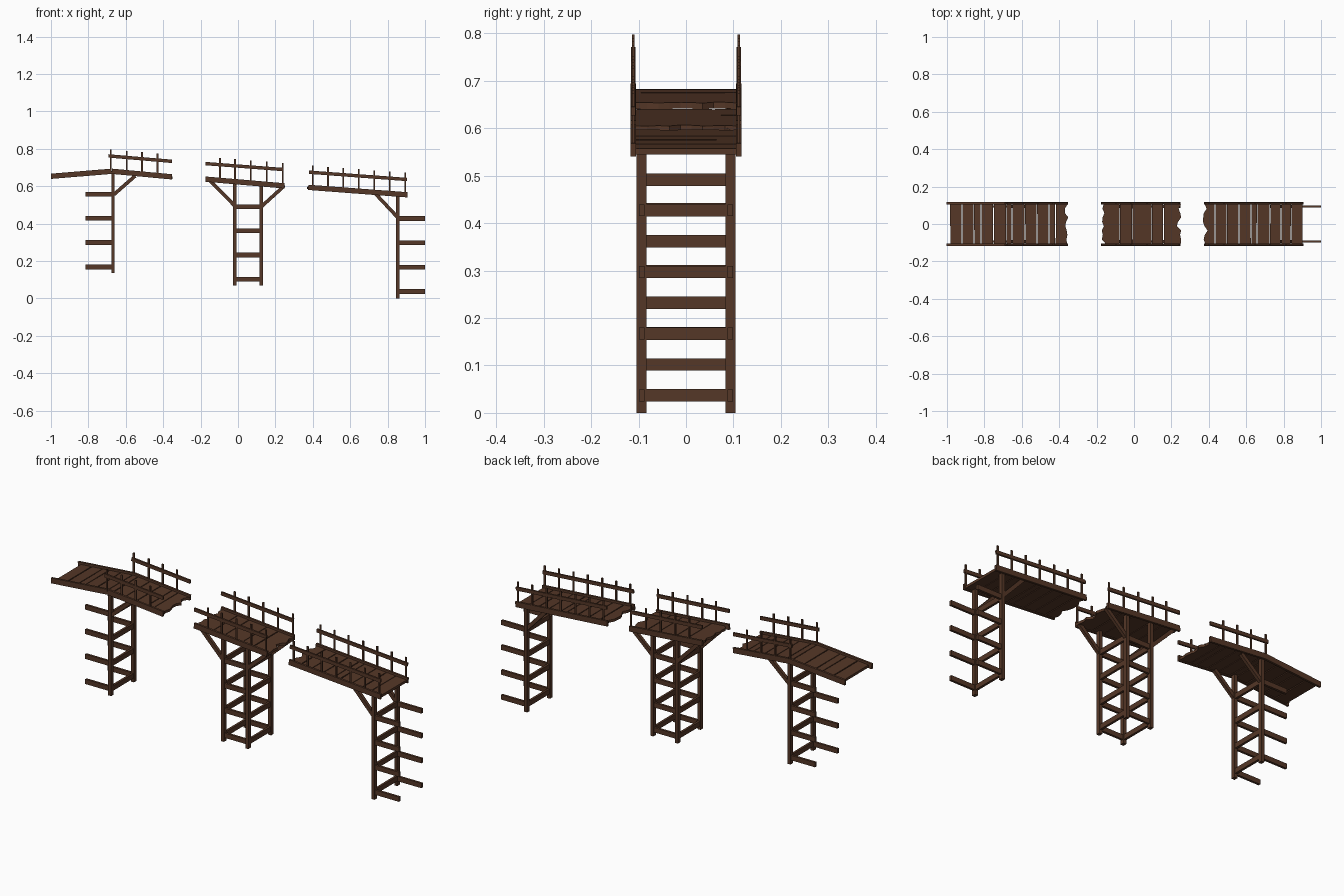
import bpy, bmesh, math, random
from mathutils import Matrix, Vector

if "Cube" in bpy.data.objects:
    bpy.data.objects.remove(bpy.data.objects["Cube"])

random.seed(4)
wood = bpy.data.materials.new("brown_wood")
wood.diffuse_color = (0.09, 0.038, 0.02, 1)
wood.use_nodes = True
wood.node_tree.nodes["Principled BSDF"].inputs["Base Color"].default_value = wood.diffuse_color


def finish(bm, name):
    bmesh.ops.recalc_face_normals(bm, faces=bm.faces)
    me = bpy.data.meshes.new(name)
    bm.to_mesh(me)
    bm.free()
    me.materials.append(wood)
    ob = bpy.data.objects.new(name, me)
    bpy.context.collection.objects.link(ob)


def beam(bm, a, b, y, h, w):
    """Box from a to b in the xz plane at depth y, height h, depth w."""
    a, b = Vector((a[0], y, a[1])), Vector((b[0], y, b[1]))
    d = b - a
    m = (Matrix.Translation((a + b) / 2)
         @ Matrix.Rotation(-math.atan2(d.z, d.x), 4, 'Y')
         @ Matrix.Diagonal((d.length, w, h, 1)))
    bmesh.ops.create_cube(bm, size=1, matrix=m)


def beams(name, items, y, h, w):
    """Mirrored pair of every listed beam."""
    bm = bmesh.new()
    for a, b in items:
        for s in (-1, 1):
            beam(bm, a, b, s * y, h, w)
    finish(bm, name)


def deck_z(path, x):
    for (x0, z0), (x1, z1) in zip(path, path[1:]):
        if x <= x1 or (x1, z1) == path[-1]:
            return z0 + (z1 - z0) * (x - x0) / (x1 - x0)


def plank(bm, x0, x1, path, rough0, rough1):
    """Board across the deck; rough ends are broken and wavy."""
    def side(x, rough):
        n = 9 if rough else 1
        return [(x + (random.uniform(-0.013, 0.012) if rough else random.uniform(-0.001, 0.001)),
                 -0.105 + 0.21 * i / n) for i in range(n + 1)]
    outline = side(x1, rough1) + side(x0, rough0)[::-1]
    verts = [bm.verts.new((x, y, deck_z(path, x) - 0.01)) for x, y in outline]
    f = bm.faces.new(verts)
    ext = bmesh.ops.extrude_face_region(bm, geom=[f])
    top = [v for v in ext['geom'] if isinstance(v, bmesh.types.BMVert)]
    bmesh.ops.translate(bm, verts=top, vec=(0, 0, 0.013))


def section(tag, path, edges, rough, legs, foot, steps, arms, braces, rail, posts):
    # side stringers
    beams(tag + "_stringers", list(zip(path, path[1:])), 0.111, 0.028, 0.011)
    # deck boards
    bm = bmesh.new()
    n = len(edges) - 1
    for i in range(n):
        plank(bm, edges[i] + 0.002, edges[i + 1] - 0.002, path,
              rough[0] and i == 0, rough[1] and i == n - 1)
    finish(bm, tag + "_planks")
    # legs
    beams(tag + "_legs", [((x, foot), (x, deck_z(path, x) - 0.008)) for x in legs], 0.094, 0.017, 0.021)
    # cross bars between legs
    bm = bmesh.new()
    for x in legs:
        for z in steps:
            m = Matrix.Translation((x, 0, z)) @ Matrix.Diagonal((0.012, 0.17, 0.026, 1))
            bmesh.ops.create_cube(bm, size=1, matrix=m)
    finish(bm, tag + "_cross_bars")
    # lengthwise bars
    beams(tag + "_side_bars", [((arms[0], z), (arms[1], z)) for z in steps], 0.093, 0.025, 0.012)
    # diagonal braces
    beams(tag + "_braces", braces, 0.094, 0.019, 0.016)
    # handrails and posts
    beams(tag + "_handrails", [rail], 0.111, 0.018, 0.009)
    beams(tag + "_posts", [((x, deck_z(path, x)), (x, deck_z(rail, x) + 0.036)) for x in posts],
          0.111, 0.009, 0.006)


section("left", [(-1, 0.653), (-0.675, 0.68), (-0.353, 0.65)],
        [-0.984, -0.92, -0.856, -0.818, -0.75, -0.684, -0.652, -0.583, -0.519, -0.455, -0.42, -0.356],
        (False, True), [-0.669], 0.135, [0.557, 0.429, 0.299, 0.168], (-0.815, -0.667),
        [((-0.664, 0.555), (-0.55, 0.655))],
        ((-0.692, 0.762), (-0.353, 0.733)), [-0.68, -0.594, -0.513, -0.43])

section("middle", [(-0.174, 0.638), (0.248, 0.602)],
        [-0.166, -0.075, -0.009, 0.094, 0.158, 0.243],
        (True, True), [-0.017, 0.124], 0.07, [0.491, 0.362, 0.232, 0.102], (-0.017, 0.124),
        [((-0.017, 0.495), (-0.148, 0.628)), ((0.124, 0.49), (0.243, 0.598))],
        ((-0.174, 0.721), (0.244, 0.689)), [-0.096, -0.016, 0.069, 0.154, 0.24])

section("right", [(0.375, 0.594), (0.906, 0.554)],
        [0.38, 0.433, 0.497, 0.562, 0.626, 0.658, 0.727, 0.786, 0.84, 0.904],
        (True, False), [0.854], 0.0, [0.427, 0.297, 0.167, 0.037], (0.852, 1.0),
        [((0.852, 0.435), (0.733, 0.562))],
        ((0.38, 0.675), (0.904, 0.636)), [0.4, 0.481, 0.562, 0.646, 0.728, 0.812, 0.894])
